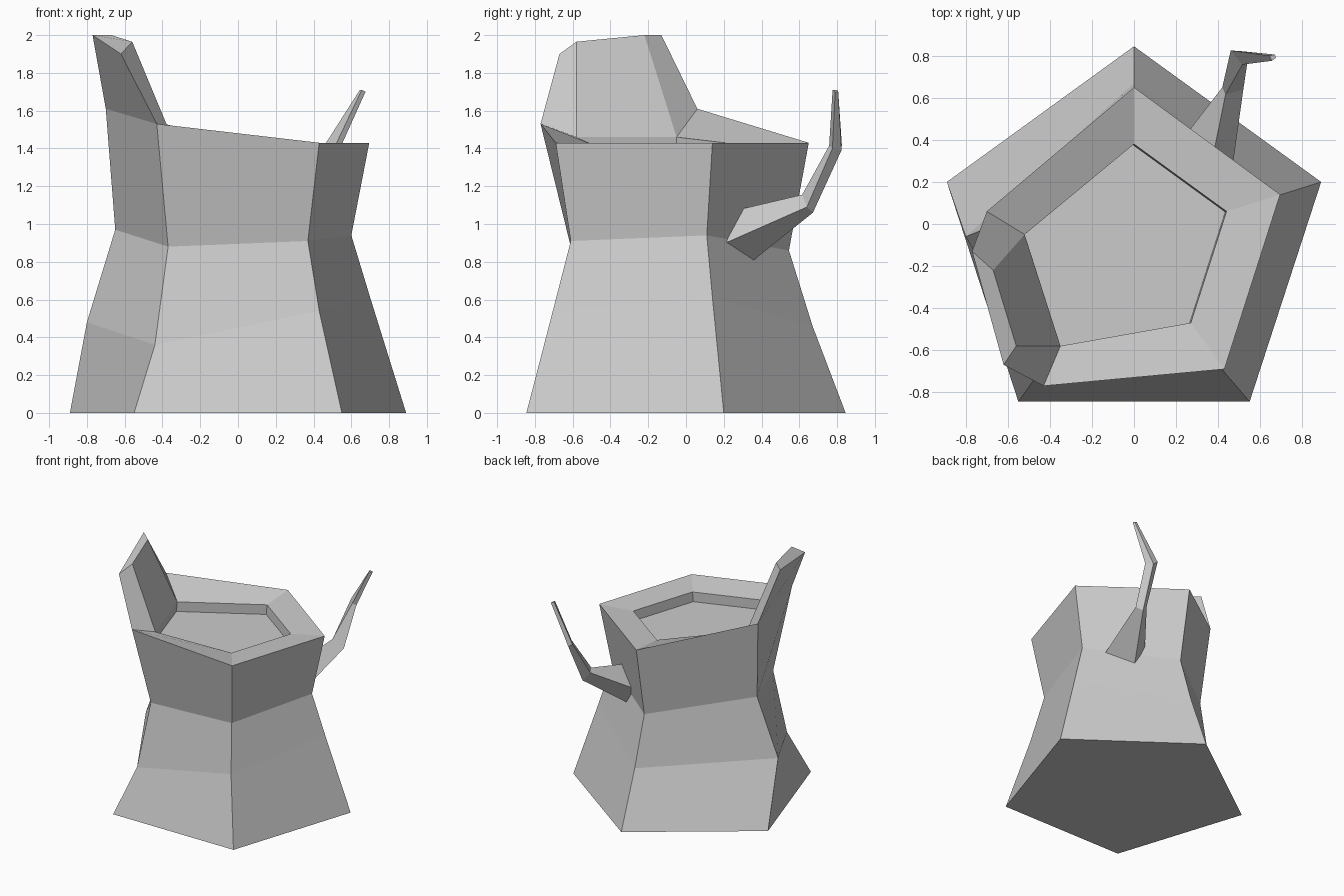
import bpy, bmesh
from mathutils import Vector

cube = bpy.data.objects.get("Cube")
if cube:
    bpy.data.objects.remove(cube, do_unlink=True)

grey = bpy.data.materials.new("plain grey")
grey.use_nodes = True
colour = (0.6, 0.6, 0.6, 1)
grey.diffuse_color = colour
grey.node_tree.nodes["Principled BSDF"].inputs["Base Color"].default_value = colour


def loft(name, rings, cap_start=True):
    """Skin a stack of matching rings and cap the ends."""
    bm = bmesh.new()
    loops = [[bm.verts.new(p) for p in ring] for ring in rings]
    n = len(loops[0])
    for low, high in zip(loops, loops[1:]):
        for i in range(n):
            j = (i + 1) % n
            bm.faces.new((low[i], low[j], high[j], high[i]))
    if cap_start:
        bm.faces.new(loops[0][::-1])
    bm.faces.new(loops[-1])
    bmesh.ops.recalc_face_normals(bm, faces=bm.faces)
    mesh = bpy.data.meshes.new(name)
    bm.to_mesh(mesh)
    bm.free()
    mesh.materials.append(grey)
    obj = bpy.data.objects.new(name, mesh)
    bpy.context.collection.objects.link(obj)
    return obj


# Five-sided rings, each ordered back, right, front right, front left, left
base = [(0, .845, 0), (-.89, .2, 0), (-.55, -.845, 0), (.55, -.845, 0), (.89, .2, 0)]
skirt = [(0, .67, .46), (-.8, -.06, .48), (-.44, -.69, .36), (.43, -.705, .54), (.7, .14, .61)]
waist = [(0, .545, .86), (-.65, 0, .97), (-.37, -.61, .88), (.37, -.61, .91), (.6, .11, .94)]
rim = [(0, .65, 1.43), (-.7, .06, 1.61), (-.43, -.77, 1.53), (.43, -.69, 1.43), (.695, .14, 1.43)]
inner = [(0, .38, 1.41), (-.52, -.05, 1.46), (-.35, -.58, 1.46), (.27, -.47, 1.41), (.44, .06, 1.41)]
floor = [Vector(p) + Vector((-.006, -.003, -.08)) for p in inner]
loft("body", [base, skirt, waist, rim, inner, floor])

# Raised lip standing on one side of the rim
lip_base = [rim[1], rim[2], inner[2], inner[1]]
lip_top = [(-.77, -.13, 2), (-.62, -.67, 1.9), (-.56, -.58, 1.965), (-.67, -.22, 2)]
loft("raised_lip", [lip_base, lip_top], cap_start=False)

# Thin bent tail: root, two bends and tip
root = [(.46, .21, .9), (.37, .295, 1.08), (.22, .39, .96), (.28, .335, .79)]
bend_low = [(.52, .64, 1.09), (.435, .615, 1.155), (.42, .65, 1.13), (.475, .672, 1.06)]
bend_high = [(.54, .775, 1.4), (.515, .758, 1.415), (.46, .825, 1.42), (.5, .823, 1.39)]
tip = [(.675, .79, 1.7), (.655, .776, 1.71), (.645, .8, 1.71), (.67, .806, 1.7)]
loft("tail", [root, bend_low, bend_high, tip])
